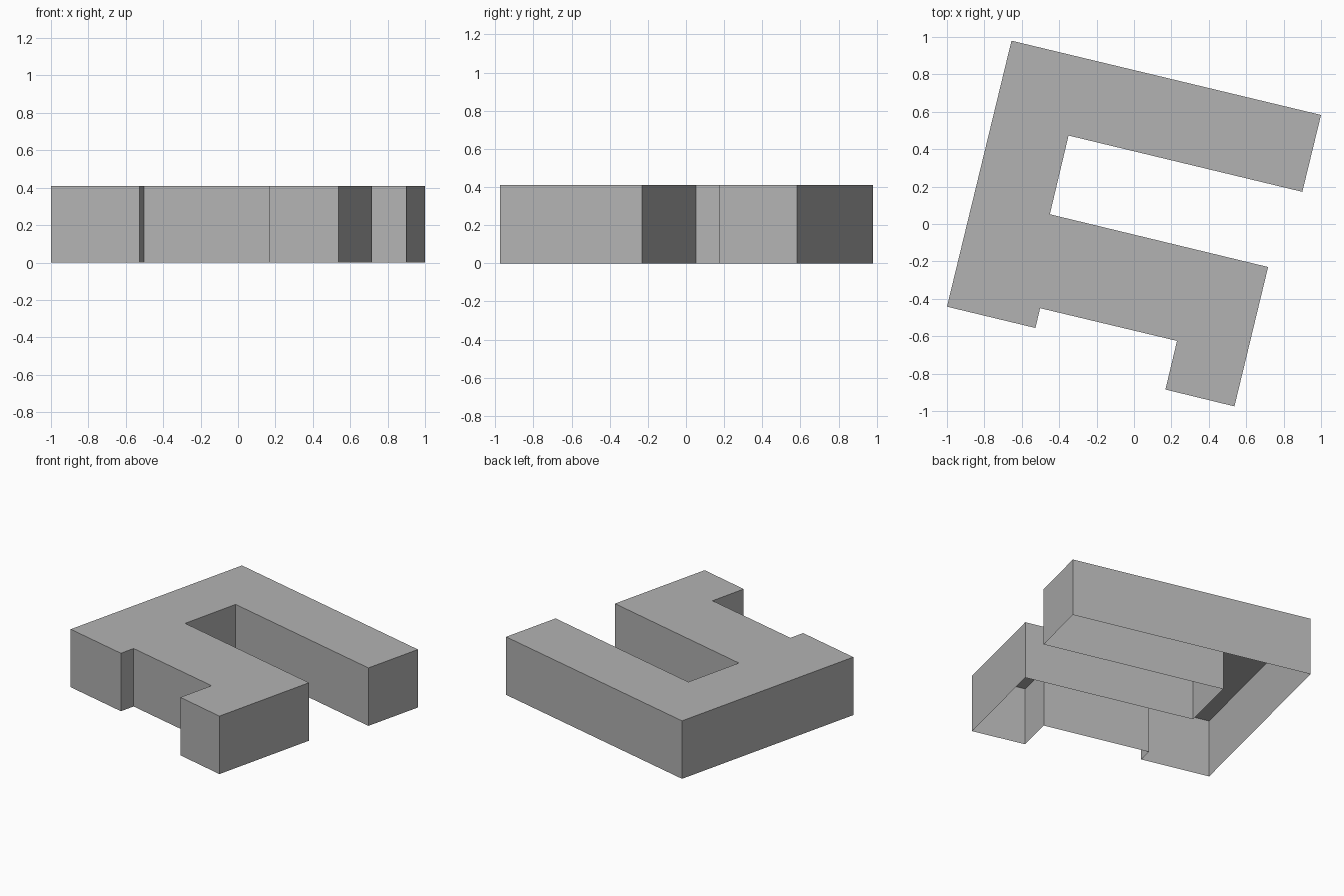
import bpy
import bmesh

if "Cube" in bpy.data.objects:
    bpy.data.objects.remove(bpy.data.objects["Cube"])

HEIGHT = 0.41

# Footprint of the building, clockwise from the back left corner
FOOTPRINT = [
    (-0.655, 0.98), (1.0, 0.583), (0.9, 0.172), (-0.35, 0.473),   # back wing
    (-0.45, 0.052), (0.717, -0.23), (0.537, -0.975),              # court and front wing
    (0.168, -0.885), (0.23, -0.625), (-0.502, -0.45),             # front recess
    (-0.527, -0.556), (-1.0, -0.442),                             # front left corner
]

grey = bpy.data.materials.new("light grey")
grey.diffuse_color = (0.45, 0.45, 0.45, 1.0)
grey.use_nodes = True
grey.node_tree.nodes["Principled BSDF"].inputs["Base Color"].default_value = grey.diffuse_color


def add_part(name, bm):
    mesh = bpy.data.meshes.new(name)
    bm.to_mesh(mesh)
    bm.free()
    mesh.materials.append(grey)
    obj = bpy.data.objects.new(name, mesh)
    bpy.context.collection.objects.link(obj)
    return obj


# Building shell: flat roof with walls dropped from its edges, open underneath
bm = bmesh.new()
roof = bm.faces.new([bm.verts.new((x, y, HEIGHT)) for x, y in reversed(FOOTPRINT)])
walls = bmesh.ops.extrude_edge_only(bm, edges=list(roof.edges))
lower = [v for v in walls["geom"] if isinstance(v, bmesh.types.BMVert)]
bmesh.ops.translate(bm, verts=lower, vec=(0, 0, -HEIGHT))
bmesh.ops.recalc_face_normals(bm, faces=bm.faces)
bm.normal_update()
if roof.normal.z < 0:
    bmesh.ops.reverse_faces(bm, faces=bm.faces)
add_part("building_shell", bm)
